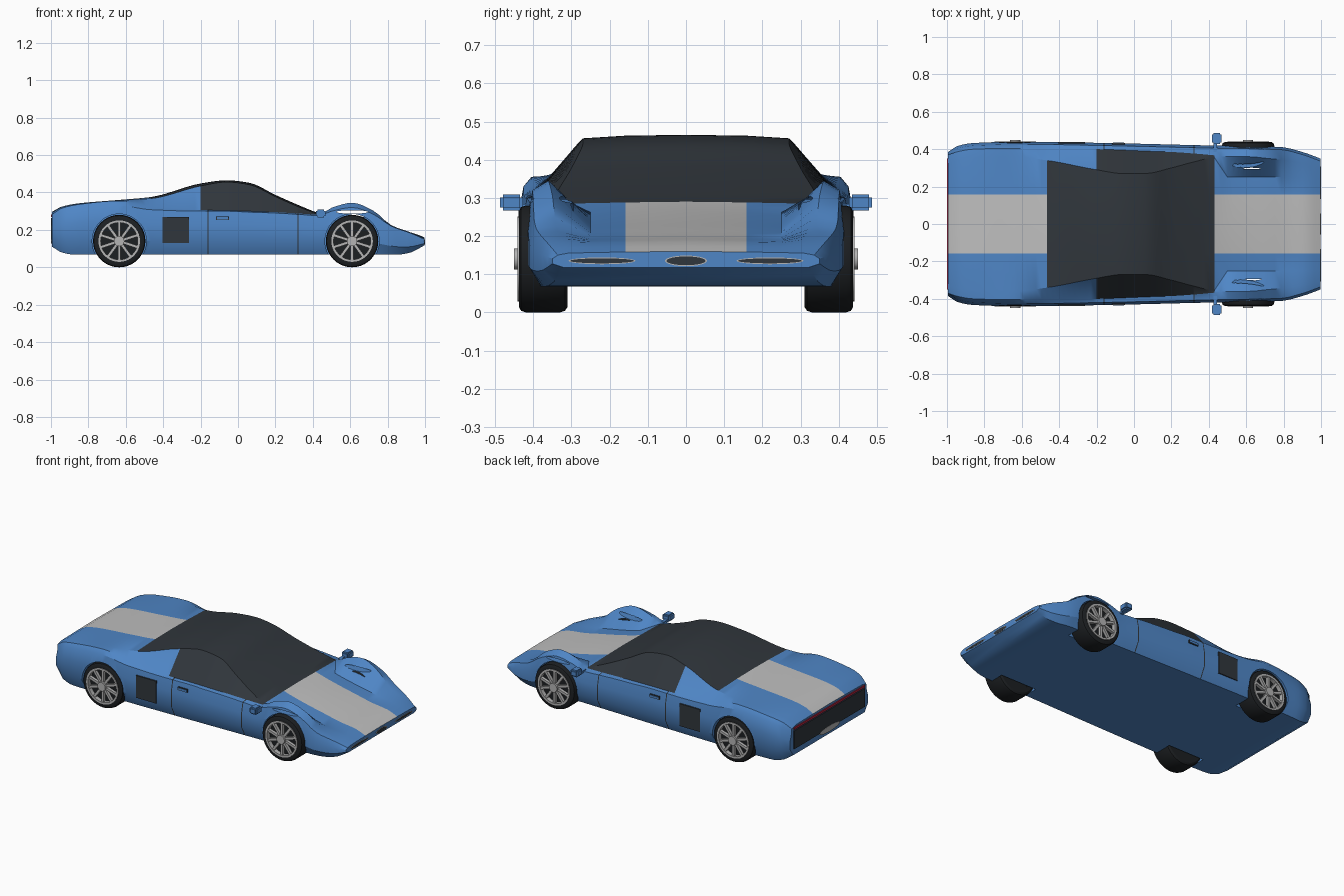
import bpy, bmesh, math
from mathutils import Matrix, Vector

if "Cube" in bpy.data.objects:
    bpy.data.objects.remove(bpy.data.objects["Cube"])


def material(name, col):
    m = bpy.data.materials.new(name)
    m.diffuse_color = (*col, 1)
    m.use_nodes = True
    m.node_tree.nodes["Principled BSDF"].inputs["Base Color"].default_value = m.diffuse_color
    return m


BLUE = material("blue paint", (0.078, 0.238, 0.565))
GLASS = material("dark glass", (0.030, 0.037, 0.045))
SILVER = material("silver stripe", (0.52, 0.52, 0.52))
RUBBER = material("tyre rubber", (0.012, 0.014, 0.016))
METAL = material("rim metal", (0.46, 0.46, 0.46))
RED = material("red lamp", (0.45, 0.02, 0.05))


def finish(name, bm, mats, angle=30):
    bmesh.ops.recalc_face_normals(bm, faces=bm.faces)
    me = bpy.data.meshes.new(name)
    bm.to_mesh(me)
    bm.free()
    ob = bpy.data.objects.new(name, me)
    bpy.context.collection.objects.link(ob)
    for m in mats:
        me.materials.append(m)
    smooth(ob, angle)
    return ob


def smooth(ob, angle=30):
    bpy.ops.object.select_all(action='DESELECT')
    ob.select_set(True)
    bpy.context.view_layer.objects.active = ob
    bpy.ops.object.shade_smooth_by_angle(angle=math.radians(angle))


def box(name, loc, size, mat, bevel=0):
    bm = bmesh.new()
    bmesh.ops.create_cube(bm, size=1, matrix=Matrix.Translation(loc) @ Matrix.Diagonal((*size, 1)))
    if bevel:
        bmesh.ops.bevel(bm, geom=bm.edges[:], offset=bevel, segments=2, affect='EDGES')
    return finish(name, bm, [mat])


def disc(name, loc, size, axis, mat, seg=32):
    """Elliptic cylinder; size is given in world x, y, z."""
    rot = Matrix.Rotation(math.pi / 2, 4, 'Y' if axis == 'X' else 'X')
    bm = bmesh.new()
    bmesh.ops.create_cone(bm, cap_ends=True, segments=seg, radius1=0.5, radius2=0.5, depth=1,
                          matrix=Matrix.Translation(loc) @ Matrix.Diagonal((*size, 1)) @ rot)
    return finish(name, bm, [mat])


def interp(pts, x, col=1):
    """Smooth interpolation without overshoot."""
    n = len(pts)
    sl = [(pts[i + 1][col] - pts[i][col]) / (pts[i + 1][0] - pts[i][0]) for i in range(n - 1)]

    def tangent(i):
        if i == 0 or i == n - 1:
            return sl[min(i, n - 2)]
        a, b = sl[i - 1], sl[i]
        return 0 if a * b <= 0 else 2 * a * b / (a + b)
    i = max(k for k in range(n - 1) if k == 0 or x >= pts[k][0])
    h = pts[i + 1][0] - pts[i][0]
    t = min(max((x - pts[i][0]) / h, 0), 1)
    return ((2*t**3 - 3*t*t + 1) * pts[i][col] + (t**3 - 2*t*t + t) * h * tangent(i)
            + (3*t*t - 2*t**3) * pts[i + 1][col] + (t**3 - t*t) * h * tangent(i + 1))


# Body stations: x, shoulder z, inner y, inner z, roof or hood edge y, its z, centre z
STATIONS = [
    (-0.994, .255, .370, .282, .33, .292, .297), (-0.95, .290, .385, .313, .34, .320, .322),
    (-0.86, .312, .400, .335, .355, .340, .341), (-0.64, .330, .405, .355, .36, .358, .360),
    (-0.465, .308, .402, .325, .34, .368, .376), (-0.20, .300, .400, .306, .29, .435, .448),
    (-0.06, .300, .395, .304, .27, .456, .465), (0.06, .295, .390, .300, .27, .442, .452),
    (0.20, .290, .385, .295, .30, .378, .387), (0.32, .283, .377, .288, .332, .325, .334),
    (0.43, .277, .367, .282, .355, .284, .290), (0.50, .300, .360, .318, .25, .262, .270),
    (0.61, .320, .360, .345, .25, .236, .244), (0.72, .285, .350, .305, .25, .215, .221),
    (0.82, .220, .340, .225, .25, .195, .200), (0.93, .180, .320, .184, .25, .182, .185),
    (0.997, .150, .310, .155, .24, .157, .160)]
WIDTH = [(-0.994, .385), (-0.95, .415), (-0.86, .433), (-0.6, .440), (-0.1, .432), (0.4, .42),
         (0.78, .412), (0.9, .385), (0.997, .350)]
FLOOR = [(-0.994, .110), (-0.95, .082), (-0.88, .068), (0.85, .068), (0.92, .078), (0.997, .118)]
SEAMS = (-0.16, 0.32)


def section(x):
    w, zb = interp(WIDTH, x), interp(FLOOR, x)
    zs, yi, zi, yr, zr, zc = (interp(STATIONS, x, c) for c in range(1, 7))
    half = [(0, zb), (w * .92, zb), (w, zb + .3 * (zs - zb)), (w, zb + .7 * (zs - zb)),
            (w - .014, zs), (yi, zi), (yr, zr), (.158, zc - .002), (0, zc)]
    return half + [(-y, z) for y, z in half[7:0:-1]]


def body_colour(x, strip):
    if any(abs(x - s) < .003 for s in SEAMS) and 1 <= strip <= 4:
        return 1
    if -.2 < x < .43 and strip >= 5 or -.465 < x <= -.2 and strip >= 6:
        return 1
    return 2 if strip == 7 and not -.465 < x < .43 else 0


# Body shell lofted along its length
xs = [s + d for s in SEAMS for d in (-.003, .003)]
for a, b in zip(STATIONS, STATIONS[1:]):
    n = max(1, round((b[0] - a[0]) / .03))
    xs += [a[0] + (b[0] - a[0]) * k / n for k in range(n)]
xs = sorted(x for x in xs + [STATIONS[-1][0]] if all(abs(x - s) > .0025 for s in SEAMS))
bm = bmesh.new()
rings = [[bm.verts.new((x, y, z)) for y, z in section(x)] for x in xs]
for i in range(len(xs) - 1):
    for k in range(16):
        q = (k + 1) % 16
        f = bm.faces.new((rings[i][k], rings[i][q], rings[i + 1][q], rings[i + 1][k]))
        f.material_index = body_colour((xs[i] + xs[i + 1]) / 2, k if k < 8 else 15 - k)
bm.faces.new(rings[0])
bm.faces.new(rings[-1])
body = finish("body", bm, [BLUE, GLASS, SILVER])

# Wheel wells and the see-through slots in the front fenders
WHEELS = [(x, s) for x in (-.635, .61) for s in (-1, 1)]
cutters = [disc("wheel_well_cutter", (x, s * .40, .14), (.29, .21, .29), 'Y', BLUE, 48) for x, s in WHEELS]
cutters += [disc("fender_slot_cutter", (.61, s * .36, .296), (.17, .34, .018), 'Y', BLUE) for s in (-1, 1)]
for c in cutters:
    c.hide_render = True
    mod = body.modifiers.new("cut", 'BOOLEAN')
    mod.operation, mod.solver, mod.object = 'DIFFERENCE', 'EXACT', c
    bpy.context.view_layer.objects.active = body
    bpy.ops.object.modifier_apply(modifier=mod.name)
    bpy.data.objects.remove(c)
smooth(body)


def lathe(name, profile, x, s, mat, seg=40):
    """Closed (y, radius) profile turned about the axle."""
    bm = bmesh.new()
    loops = []
    for k in range(seg):
        a = 2 * math.pi * k / seg
        loops.append([bm.verts.new((x + r * math.cos(a), s * y, .14 + r * math.sin(a))) for y, r in profile])
    n = len(profile)
    for k in range(seg):
        a, b = loops[k], loops[(k + 1) % seg]
        for j in range(n):
            bm.faces.new((a[j], a[(j + 1) % n], b[(j + 1) % n], b[j]))
    return finish(name, bm, [mat])


# Wheels: tyre, backing, rim, spokes and hub
for x, s in WHEELS:
    lathe("tyre", [(.31, .10), (.31, .125), (.317, .136), (.33, .14), (.42, .14), (.432, .136),
                   (.438, .125), (.438, .108), (.42, .10)], x, s, RUBBER)
    disc("wheel_backing", (x, s * .365, .14), (.21, .10, .21), 'Y', RUBBER)
    lathe("rim", [(.41, .099), (.442, .099), (.442, .111), (.41, .111)], x, s, METAL)
    bm = bmesh.new()
    for k in range(10):
        m = (Matrix.Translation((x, s * .43, .14)) @ Matrix.Rotation(k * math.pi / 5, 4, 'Y')
             @ Matrix.Translation((0, 0, .06)) @ Matrix.Diagonal((.015, .018, .085, 1)))
        bmesh.ops.create_cube(bm, size=1, matrix=m)
    finish("spokes", bm, [METAL])
    disc("hub", (x, s * .433, .14), (.055, .034, .055), 'Y', METAL, 20)

# Side details: mirrors, intake panels and door handles
for s in (-1, 1):
    box("mirror", (.442, s * .457, .288), (.05, .06, .042), BLUE, .008)
    box("mirror_stalk", (.435, s * .415, .277), (.02, .06, .014), BLUE)
    box("side_intake", (-.333, s * .434, .20), (.14, .009, .14), GLASS)
    box("handle_recess", (-.083, s * .428, .262), (.068, .008, .02), GLASS)
    box("door_handle", (-.083, s * .431, .262), (.06, .008, .013), BLUE)

# Tail: dark panel, red light bar and exhaust outlet
box("tail_panel", (-.995, 0, .205), (.008, .70, .115), GLASS)
box("tail_light", (-.995, 0, .276), (.009, .70, .014), RED)
disc("exhaust_surround", (-.996, 0, .145), (.008, .20, .036), 'X', METAL)

# Nose: headlamps and centre intake
for y, w, h in ((-.22, .175, .018), (.22, .175, .018), (0, .11, .028)):
    disc("nose_bezel", (.996, y, .135), (.006, w, h), 'X', METAL)
    disc("nose_opening", (.9965, y, .135), (.007, w - .008, h - .005), 'X', GLASS)
